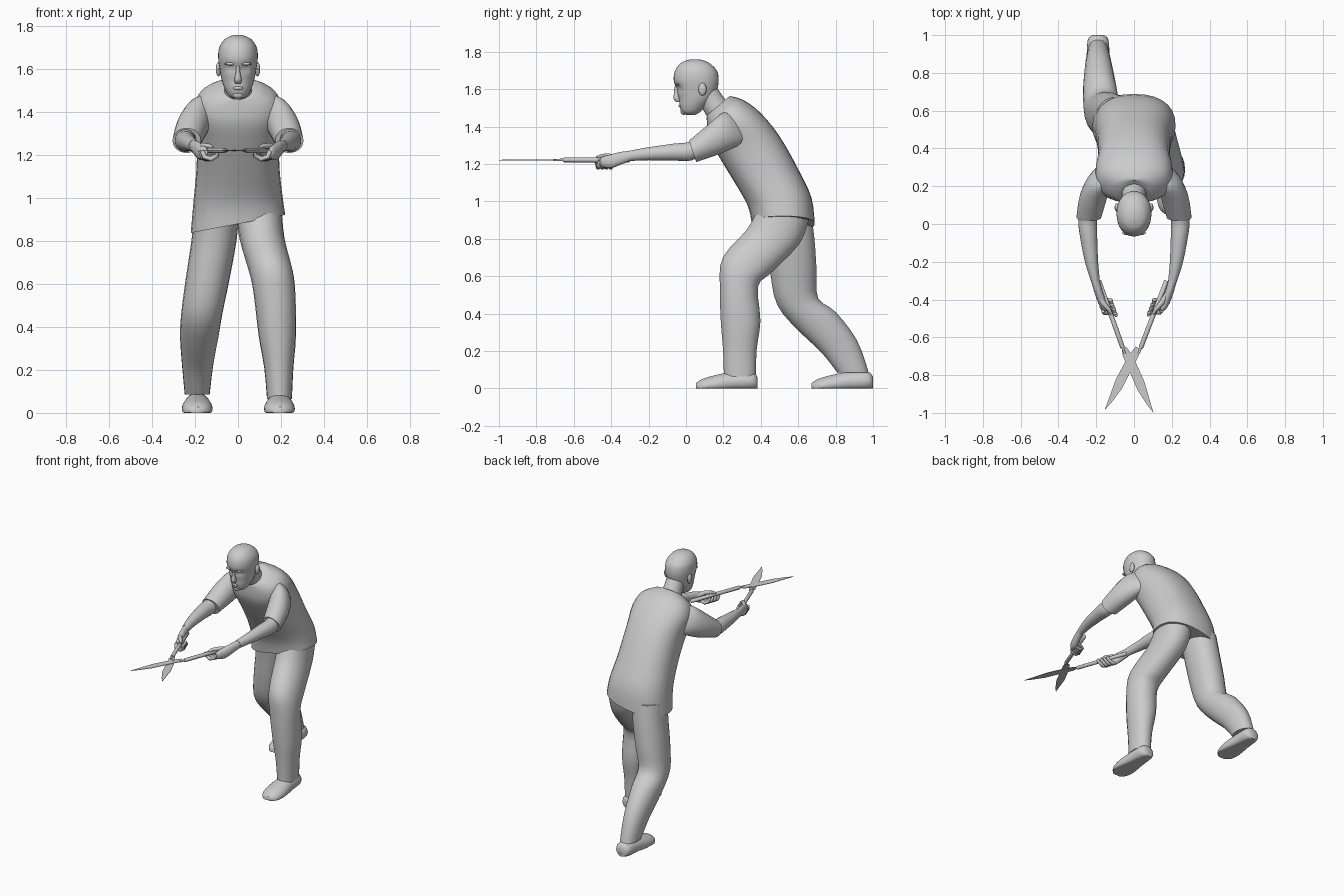
import bpy, bmesh, math
from mathutils import Vector

def make(name, rings, extra=None, angle=50):
    """Skin a list of equal-length point rings, capped at both ends."""
    bm = bmesh.new()
    vs = [[bm.verts.new(p) for p in r] for r in rings]
    n = len(vs[0])
    for a, b in zip(vs, vs[1:]):
        for i in range(n):
            bm.faces.new((a[i], a[(i + 1) % n], b[(i + 1) % n], b[i]))
    bm.faces.new(vs[0])
    bm.faces.new(vs[-1])
    if extra:
        for v in bm.verts:
            v.co = extra(v.co)
    bmesh.ops.recalc_face_normals(bm, faces=bm.faces)
    me = bpy.data.meshes.new(name)
    bm.to_mesh(me)
    bm.free()
    ob = bpy.data.objects.new(name, me)
    bpy.context.collection.objects.link(ob)
    bpy.ops.object.select_all(action='DESELECT')
    ob.select_set(True)
    bpy.context.view_layer.objects.active = ob
    bpy.ops.object.shade_smooth_by_angle(angle=math.radians(angle))
    return ob

def spline(keys, steps):
    """Catmull-Rom through tuples of numbers."""
    out = []
    for i in range(len(keys) - 1):
        p0, p1 = keys[max(i - 1, 0)], keys[i]
        p2, p3 = keys[i + 1], keys[min(i + 2, len(keys) - 1)]
        for s in range(steps):
            t = s / steps
            out.append([b + 0.5 * t * (c - a + t * (2*a - 5*b + 4*c - d + t * (3*(b - c) + d - a)))
                        for a, b, c, d in zip(p0, p1, p2, p3)])
    return out + [list(keys[-1])]

def loft(name, keys, sign=1, n=22, power=1.0, steps=3, extra=None):
    """Keys: x, y, z, half width, half depth, tilt about x, [roll]."""
    rings = []
    for k in spline(keys, steps):
        x, y, z, rx, ry, t = k[:6]
        roll = k[6] if len(k) > 6 else 0
        ring = []
        for i in range(n):
            a = math.tau * i / n
            c, s = math.cos(a), math.sin(a)
            c = math.copysign(abs(c) ** power, c) * rx
            s = math.copysign(abs(s) ** power, s) * ry
            ring.append((sign * (x + c), y + s * math.cos(t), max(0, z + s * math.sin(t) + c * roll)))
        rings.append(ring)
    return make(name, rings, extra)

def tube(name, pts, radii, n=10):
    pts = [Vector(p) for p in pts]
    rings = []
    for i, p in enumerate(pts):
        q = (pts[min(i + 1, len(pts) - 1)] - pts[max(i - 1, 0)]).to_track_quat('Z', 'Y')
        rings.append([p + q @ Vector((math.cos(math.tau * j / n), math.sin(math.tau * j / n), 0)) * radii[i]
                      for j in range(n)])
    return make(name, rings)

def blob(name, c, r, n=12):
    rings = []
    for i in range(9):
        a = math.pi * (0.03 + 0.94 * i / 8)
        rings.append([(c[0] + r[0] * math.sin(a) * math.cos(math.tau * j / n),
                       c[1] + r[1] * math.sin(a) * math.sin(math.tau * j / n),
                       c[2] + r[2] * math.cos(a)) for j in range(n)])
    return make(name, rings)

# Shirt body, leaning forward, with a slanted hem
loft("shirt", [(0, .52, .88, .22, .168, 0, .19), (0, .50, 1.0, .207, .172, .12, .06),
               (0, .425, 1.145, .193, .178, .14, 0), (0, .335, 1.30, .192, .172, .29, 0),
               (0, .26, 1.41, .205, .153, .42, 0), (0, .21, 1.482, .175, .115, .54, 0),
               (0, .172, 1.512, .098, .08, .7, 0)], n=28, power=.85)

# Neck and head
loft("neck", [(0, .19, 1.46, .07, .07, .7), (0, .145, 1.525, .062, .065, .6), (0, .10, 1.60, .06, .062, .3)])

def eye_sockets(p):
    if p.y < .03:
        d = ((abs(p.x) - .036) / .022) ** 2 + ((p.z - 1.605) / .018) ** 2
        p.y += .014 * math.exp(-d)
    return p

head = [(1.463, .0, .05, .022), (1.478, -.022, .075, .044), (1.51, -.034, .11, .062), (1.55, -.038, .145, .076),
        (1.60, -.052, .167, .085), (1.65, -.066, .175, .092), (1.70, -.058, .165, .088),
        (1.738, -.03, .128, .064), (1.754, .003, .095, .036), (1.76, .03, .065, .012)]
loft("head", [(0, (f + b) / 2, z, rx, (b - f) / 2, 0) for z, f, b, rx in head],
     n=32, power=.95, steps=4, extra=eye_sockets)
loft("nose", [(0, -.050, 1.615, .008, .012, 0), (0, -.050, 1.58, .011, .014, 0),
              (0, -.049, 1.55, .017, .018, 0), (0, -.040, 1.533, .012, .012, 0)], n=12)
blob("lips", (0, -.030, 1.512), (.024, .010, .009))
blob("chin", (0, -.012, 1.481), (.026, .017, .018))
for s, side in ((1, "left"), (-1, "right")):
    blob(side + "_brow", (s * .035, -.047, 1.625), (.028, .012, .007))
    blob(side + "_ear", (s * .091, .088, 1.60), (.012, .022, .034))

# Front leg, rear leg and shoes
loft("front_leg", [(.10, .52, .93, .105, .14, -.2), (.112, .465, .81, .105, .148, -.25),
                   (.153, .325, .66, .102, .135, -.35), (.17, .283, .555, .097, .104, -.1),
                   (.183, .292, .36, .087, .107, 0), (.19, .288, .21, .068, .091, 0),
                   (.193, .288, .065, .058, .086, 0)], power=.93)
loft("rear_leg", [(-.10, .54, .93, .105, .13, 0), (-.112, .56, .80, .105, .128, 0),
                  (-.142, .575, .62, .102, .125, .05), (-.168, .597, .465, .096, .112, .16),
                  (-.18, .70, .36, .09, .113, .45), (-.188, .82, .225, .073, .10, .38),
                  (-.19, .893, .085, .058, .084, 0)], power=.93)
for name, x, dy in (("front_shoe", .193, 0), ("rear_shoe", -.19, .618)):
    loft(name, [(x, y + dy, z, rx, rz, math.pi / 2) for y, z, rx, rz in
                ((.382, .03, .03, .03), (.355, .04, .055, .05), (.25, .035, .062, .055),
                 (.15, .02, .072, .05), (.085, .012, .06, .038), (.053, .008, .03, .02))])

# Arms, hands and shear handles
for s, side, grip, end in ((1, "left", (.172, -.30), (.036, -.655)), (-1, "right", (-.186, -.30), (-.060, -.655))):
    loft(side + "_sleeve", [(.13, .29, 1.40, .06, .095, 2.1), (.178, .235, 1.385, .068, .098, 2.05),
                            (.213, .15, 1.332, .074, .085, 2.0), (.239, .035, 1.268, .066, .061, 1.9)], s)
    loft(side + "_forearm", [(.235, .12, 1.31, .044, .045, 1.9), (.245, .02, 1.268, .049, .05, 1.75),
                             (.241, -.06, 1.264, .046, .046, 1.6), (.225, -.2, 1.255, .035, .035, 1.6),
                             (.205, -.30, 1.244, .024, .028, 1.6)], s)
    loft(side + "_palm", [(.207, -.29, 1.245, .023, .027, 1.6), (.192, -.345, 1.232, .023, .034, 1.6),
                          (.173, -.40, 1.215, .024, .038, 1.6), (.157, -.445, 1.212, .017, .028, 1.6),
                          (.150, -.46, 1.212, .008, .015, 1.6)], s, n=14)
    g, e = Vector((*grip, 1.222)), Vector((*end, 1.222))
    d = (e - g).normalized()
    out = Vector((-d.y, d.x, 0)) * s
    up = Vector((0, 0, 1))
    if out.x * s < 0:
        out = -out
    # Fingers wrap under the handle from the outer side
    for i in range(4):
        c = g + d * (.085 + .024 * i)
        pts = [c + (out * math.cos(a) - up * math.sin(a)) * r + d * .012 * k
               for k, (a, r) in enumerate(((.1, .034), (.8, .042), (1.6, .040), (2.4, .034), (3.2, .024)))]
        tube("%s_finger_%d" % (side, i + 1), pts, [.011, .012, .012, .011, .008])
    tube(side + "_thumb", [g + d * .07 + out * .028 + up * .012, g + d * .12 + out * .018 + up * .022,
                           g + d * .165 + up * .02, g + d * .19 - out * .004 + up * .012],
         [.014, .014, .011, .007])
    tube(side + "_handle", [g, g + d * .004, e - d * .004, e], [.009, .0125, .0125, .011], 12)
    tube(side + "_tang", [e - d * .01, e + d * .035], [.007, .006], 8)

# Crossing shear blades: flat pointed plates, with a pivot bolt
def blade(name, start, tip, z, s):
    a, b = Vector((*start, z)), Vector((*tip, z))
    d = (b - a)
    w = Vector((-d.y, d.x, 0)).normalized() * s
    outline = [a - w * .012, a + d * .08 - w * .024, a + d * .62 - w * .027, a + d * .85 - w * .014, b,
               a + d * .55 + w * .024, a + d * .15 + w * .024, a + w * .012]
    make(name, [[p + Vector((0, 0, h)) for p in outline] for h in (-.0015, .0015)], angle=20)

blade("left_blade", (.020, -.655), (-.155, -.985), 1.2235, -1)
blade("right_blade", (-.052, -.655), (.103, -1.0), 1.2205, 1)
tube("pivot_bolt", [(-.018, -.70, 1.217), (-.018, -.70, 1.227)], [.008, .008], 10)
